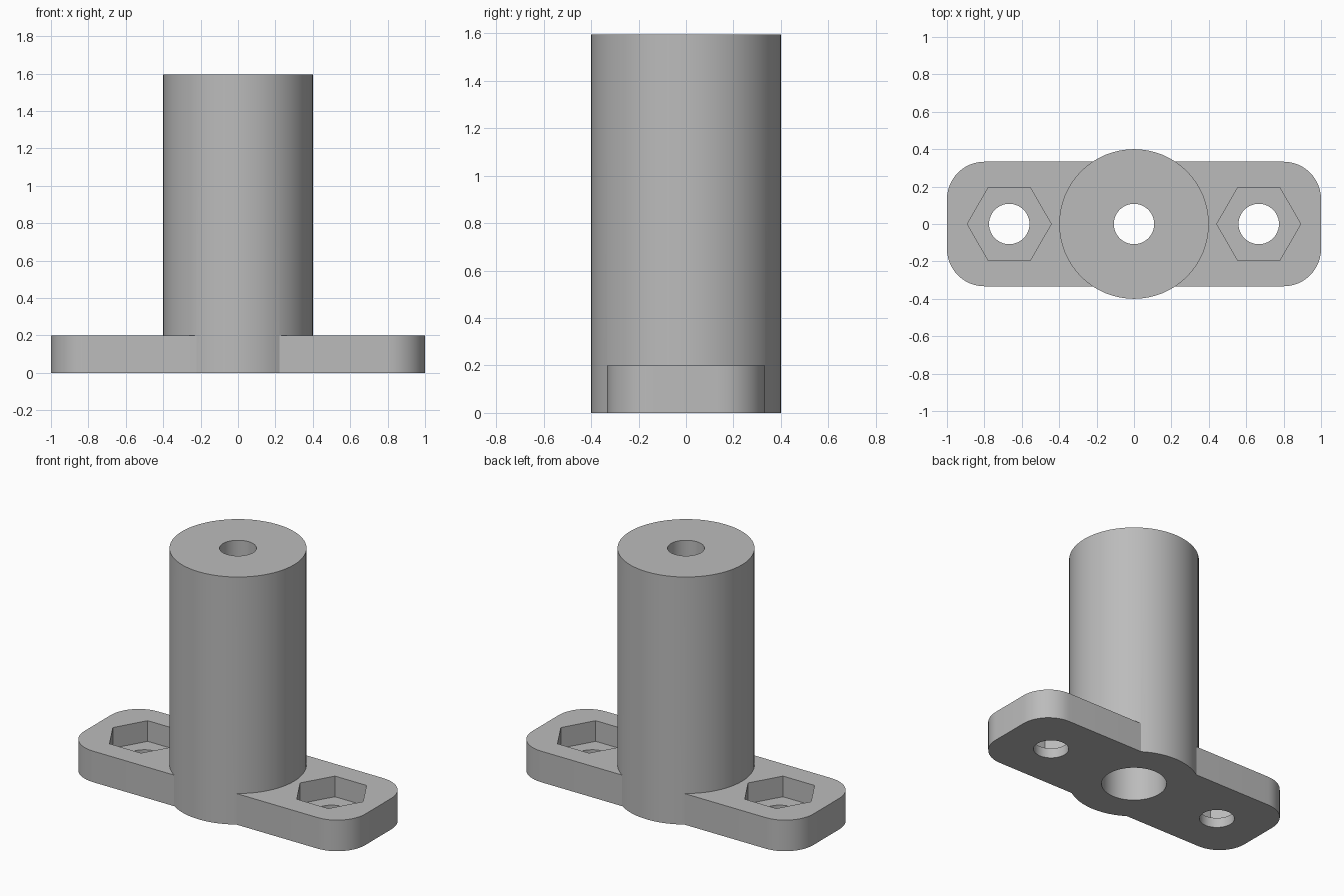
import bpy, bmesh, math

if "Cube" in bpy.data.objects:
    bpy.data.objects.remove(bpy.data.objects["Cube"])

grey = bpy.data.materials.new("plain_grey")
grey.diffuse_color = (0.5, 0.5, 0.5, 1)
grey.use_nodes = True
grey.node_tree.nodes["Principled BSDF"].inputs["Base Color"].default_value = grey.diffuse_color


def prism(name, outline, z0, z1):
    """Extrude a closed outline between two heights."""
    bm = bmesh.new()
    face = bm.faces.new([bm.verts.new((x, y, z0)) for x, y in outline])
    ext = bmesh.ops.extrude_face_region(bm, geom=[face])
    tops = [v for v in ext["geom"] if isinstance(v, bmesh.types.BMVert)]
    bmesh.ops.translate(bm, verts=tops, vec=(0, 0, z1 - z0))
    bmesh.ops.recalc_face_normals(bm, faces=bm.faces)
    mesh = bpy.data.meshes.new(name)
    bm.to_mesh(mesh)
    bm.free()
    mesh.materials.append(grey)
    ob = bpy.data.objects.new(name, mesh)
    bpy.context.collection.objects.link(ob)
    return ob


def ring(r, n, cx=0.0, cy=0.0):
    return [(cx + r * math.cos(2 * math.pi * i / n),
             cy + r * math.sin(2 * math.pi * i / n)) for i in range(n)]


def rounded_rect(hx, hy, r, seg=12):
    pts = []
    for q, (sx, sy) in enumerate([(1, 1), (-1, 1), (-1, -1), (1, -1)]):
        for i in range(seg + 1):
            a = math.pi / 2 * (q + i / seg)
            pts.append((sx * (hx - r) + r * math.cos(a),
                        sy * (hy - r) + r * math.sin(a)))
    return pts


def combine(target, other, operation):
    mod = target.modifiers.new(other.name, "BOOLEAN")
    mod.operation = operation
    mod.solver = "EXACT"
    mod.object = other
    bpy.context.view_layer.objects.active = target
    bpy.ops.object.modifier_apply(modifier=mod.name)
    bpy.data.objects.remove(other)


HEIGHT, PLATE = 1.594, 0.2

# Flange plate joined to the central pillar
body = prism("flanged_pillar", rounded_rect(1.0, 0.333, 0.2), 0, PLATE)
combine(body, prism("pillar", ring(0.4, 64), 0, HEIGHT), "UNION")

# Central screw hole with a wide counterbore from below
combine(body, prism("screw_hole", ring(0.108, 48), 0.5, HEIGHT + 0.1), "DIFFERENCE")
combine(body, prism("counterbore", ring(0.2, 48), -0.1, 1.394), "DIFFERENCE")

# Bolt holes with hexagonal nut pockets on both ends
for side in (-1, 1):
    x = side * 0.667
    combine(body, prism("nut_pocket", ring(0.2245, 6, x), 0.067, 0.3), "DIFFERENCE")
    combine(body, prism("bolt_hole", ring(0.108, 48, x), -0.1, 0.15), "DIFFERENCE")

# Smooth the round walls, keep the edges crisp
body.select_set(True)
bpy.context.view_layer.objects.active = body
bpy.ops.object.shade_smooth_by_angle(angle=math.radians(30))
